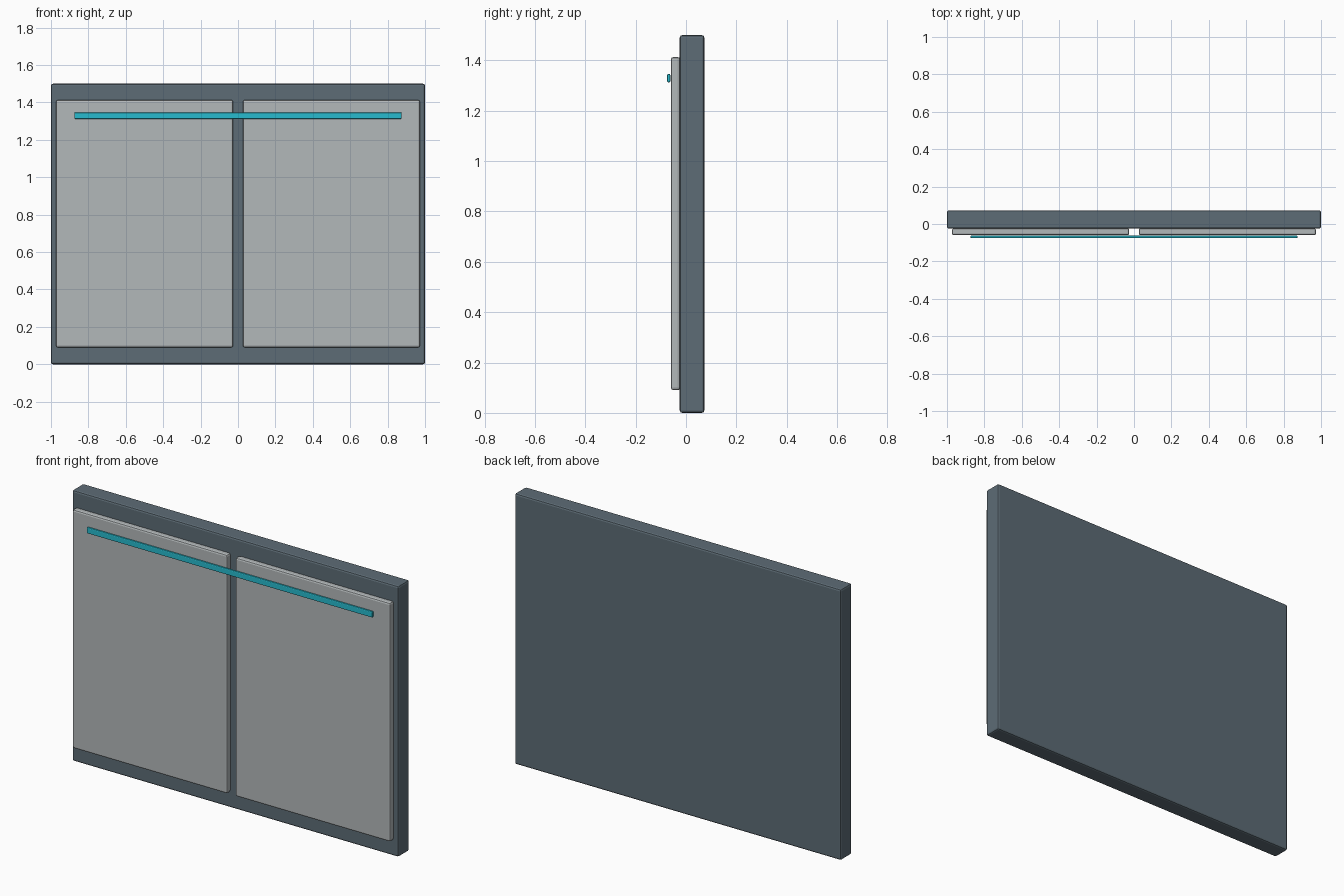
import bpy

if "Cube" in bpy.data.objects:
    bpy.data.objects.remove(bpy.data.objects["Cube"])


def material(name, rgb):
    m = bpy.data.materials.new(name)
    m.diffuse_color = (*rgb, 1)
    m.use_nodes = True
    m.node_tree.nodes["Principled BSDF"].inputs["Base Color"].default_value = m.diffuse_color
    return m


def box(name, lo, hi, bevel, segments, mat):
    """Bevelled box between two corners."""
    bpy.ops.mesh.primitive_cube_add(size=1, location=[(a + b) / 2 for a, b in zip(lo, hi)])
    ob = bpy.context.object
    ob.name = name
    ob.scale = [b - a for a, b in zip(lo, hi)]
    bpy.ops.object.transform_apply(location=False, rotation=False, scale=True)
    mod = ob.modifiers.new("bevel", 'BEVEL')
    mod.width = bevel
    mod.segments = segments
    ob.data.materials.append(mat)
    return ob


slate = material("slate", (0.11, 0.15, 0.18))
light_grey = material("light_grey", (0.45, 0.48, 0.49))
cyan = material("cyan", (0.02, 0.5, 0.62))

# Backing slab
box("back_slab", (-1, -0.025, 0), (1, 0.073, 1.5), 0.01, 2, slate)

# Pair of raised front panels
for side, x0, x1 in (("left", -0.973, -0.026), ("right", 0.026, 0.973)):
    box(side + "_panel", (x0, -0.06, 0.09), (x1, -0.023, 1.413), 0.01, 2, light_grey)

# Accent strip just proud of the panels
box("accent_strip", (-0.875, -0.075, 1.312), (0.875, -0.062, 1.346), 0.005, 2, cyan)
